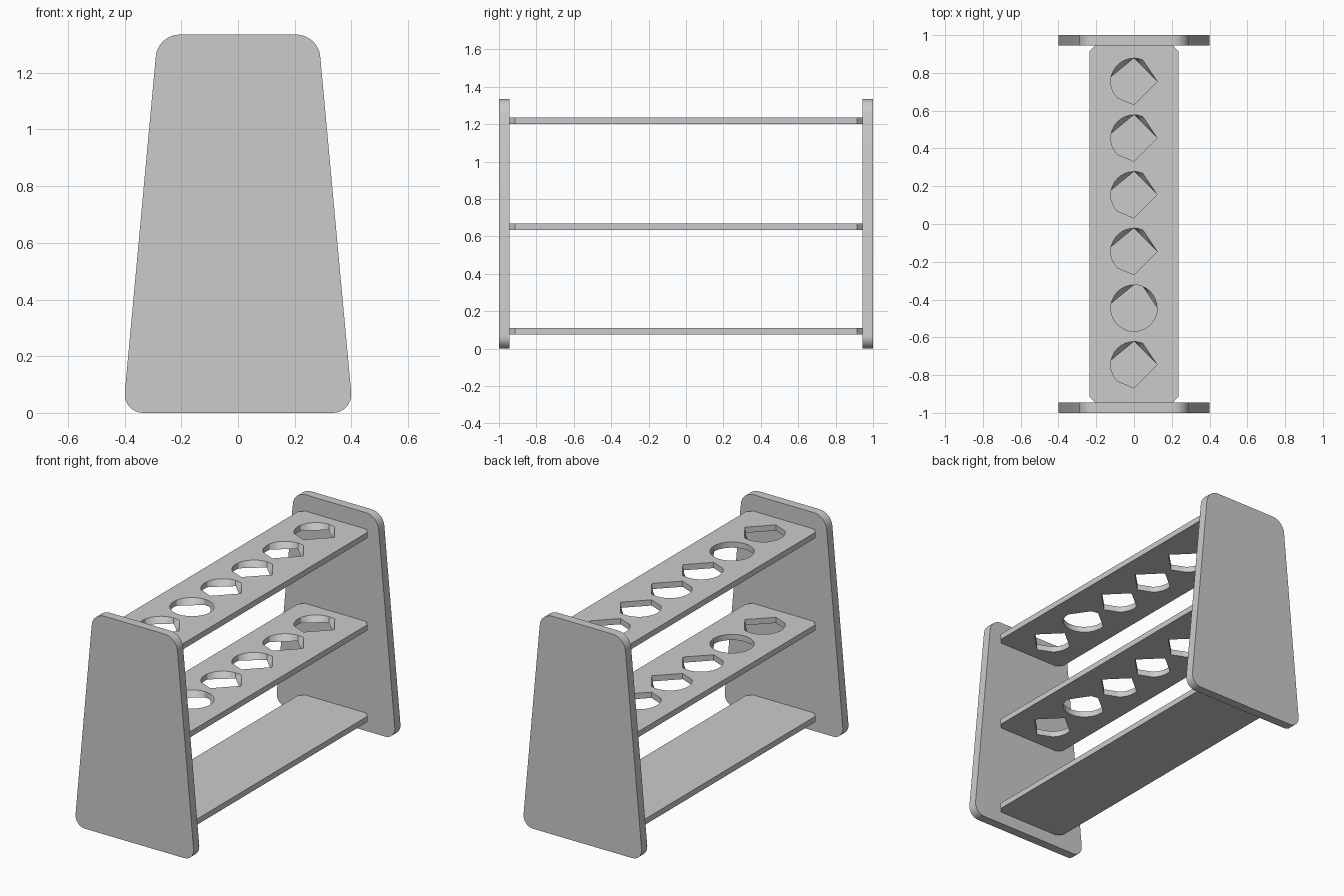
import bpy, bmesh, math
from mathutils import Vector

if "Cube" in bpy.data.objects:
    bpy.data.objects.remove(bpy.data.objects["Cube"])

grey = bpy.data.materials.new("plain grey")
grey.use_nodes = True
GREY = (0.6, 0.6, 0.6, 1)
grey.diffuse_color = GREY
grey.node_tree.nodes["Principled BSDF"].inputs["Base Color"].default_value = GREY


def finish(name, bm):
    bmesh.ops.recalc_face_normals(bm, faces=bm.faces[:])
    mesh = bpy.data.meshes.new(name)
    bm.to_mesh(mesh)
    bm.free()
    mesh.materials.append(grey)
    obj = bpy.data.objects.new(name, mesh)
    bpy.context.collection.objects.link(obj)
    bpy.ops.object.select_all(action='DESELECT')
    obj.select_set(True)
    bpy.context.view_layer.objects.active = obj
    bpy.ops.object.shade_smooth_by_angle(angle=math.radians(30))
    return obj


def rounded(corners, segments):
    """Outline with each corner (x, y, radius) replaced by an arc."""
    pts = []
    for i, (x, y, r) in enumerate(corners):
        p = Vector((x, y))
        a = (Vector(corners[i - 1][:2]) - p).normalized()
        b = (Vector(corners[(i + 1) % len(corners)][:2]) - p).normalized()
        half = a.angle(b) / 2
        centre = p + (a + b).normalized() * r / math.sin(half)
        start = p + a * r / math.tan(half) - centre
        end = p + b * r / math.tan(half) - centre
        sweep = start.angle(end)
        for k in range(segments + 1):
            t = k / segments
            pts.append(centre + (start * math.sin((1 - t) * sweep)
                                 + end * math.sin(t * sweep)) / math.sin(sweep))
    return pts


# End panels: tapered boards with rounded corners
def end_panel(name, y0, y1):
    outline = rounded([(-0.406, 0, 0.065), (0.406, 0, 0.065),
                       (0.283, 1.335, 0.085), (-0.283, 1.335, 0.085)], 8)
    bm = bmesh.new()
    face = bm.faces.new([bm.verts.new((p.x, y0, p.y)) for p in outline])
    ext = bmesh.ops.extrude_face_region(bm, geom=[face])
    bmesh.ops.translate(bm, vec=(0, y1 - y0, 0),
                        verts=[v for v in ext["geom"] if isinstance(v, bmesh.types.BMVert)])
    finish(name, bm)


end_panel("front_end_panel", -1.0, -0.945)
end_panel("back_end_panel", 0.945, 1.0)

# Holes: circles partly flattened by chords, given as ranges of steps
STEPS, RADIUS = 32, 0.123
TOP_CUTS = [(0, 6), (20, 24), (24, 32)]
BOTTOM_CUTS = [(0, 8), (8, 15), (20, 24), (24, 32)]
ROUND_BOTTOM_CUTS = [(0, 6), (8, 15)]


def hole(cy, cuts):
    pts = []
    step = 2 * math.pi / STEPS
    for i in range(STEPS):
        r = RADIUS
        for a, b in cuts:
            if a <= i <= b:
                r *= math.cos((b - a) / 2 * step) / math.cos((i - (a + b) / 2) * step)
        pts.append(Vector((r * math.cos(i * step), cy + r * math.sin(i * step))))
    return pts


# Shelves: boards with clipped corners, two of them drilled
def shelf(name, top, drilled):
    w, l, c = 0.236, 0.945, 0.03
    rim = [Vector(p) for p in ((w - c, -l), (w, c - l), (w, l - c), (w - c, l),
                               (c - w, l), (-w, l - c), (-w, c - l), (c - w, -l))]
    loops = [(rim, rim)]
    if drilled:
        for i in range(6):
            cy = 0.755 - 0.3 * i
            is_round = i == 4
            loops.append((hole(cy, [] if is_round else TOP_CUTS),
                          hole(cy, ROUND_BOTTOM_CUTS if is_round else BOTTOM_CUTS)))
    bm = bmesh.new()
    edges = [[], []]
    walls = []
    for pair in loops:
        rings = []
        for side, z in enumerate((top, top - 0.035)):
            ring = [bm.verts.new((p.x, p.y, z)) for p in pair[side]]
            edges[side] += [bm.edges.new((ring[i - 1], ring[i])) for i in range(len(ring))]
            rings.append(ring)
        walls.append(rings)
    for side in edges:
        bmesh.ops.triangle_fill(bm, edges=side, use_beauty=True)
    for a, b in walls:
        for i in range(len(a)):
            bm.faces.new((a[i - 1], a[i], b[i], b[i - 1]))
    finish(name, bm)


shelf("upper_shelf", 1.235, True)
shelf("middle_shelf", 0.67, True)
shelf("lower_shelf", 0.11, False)
